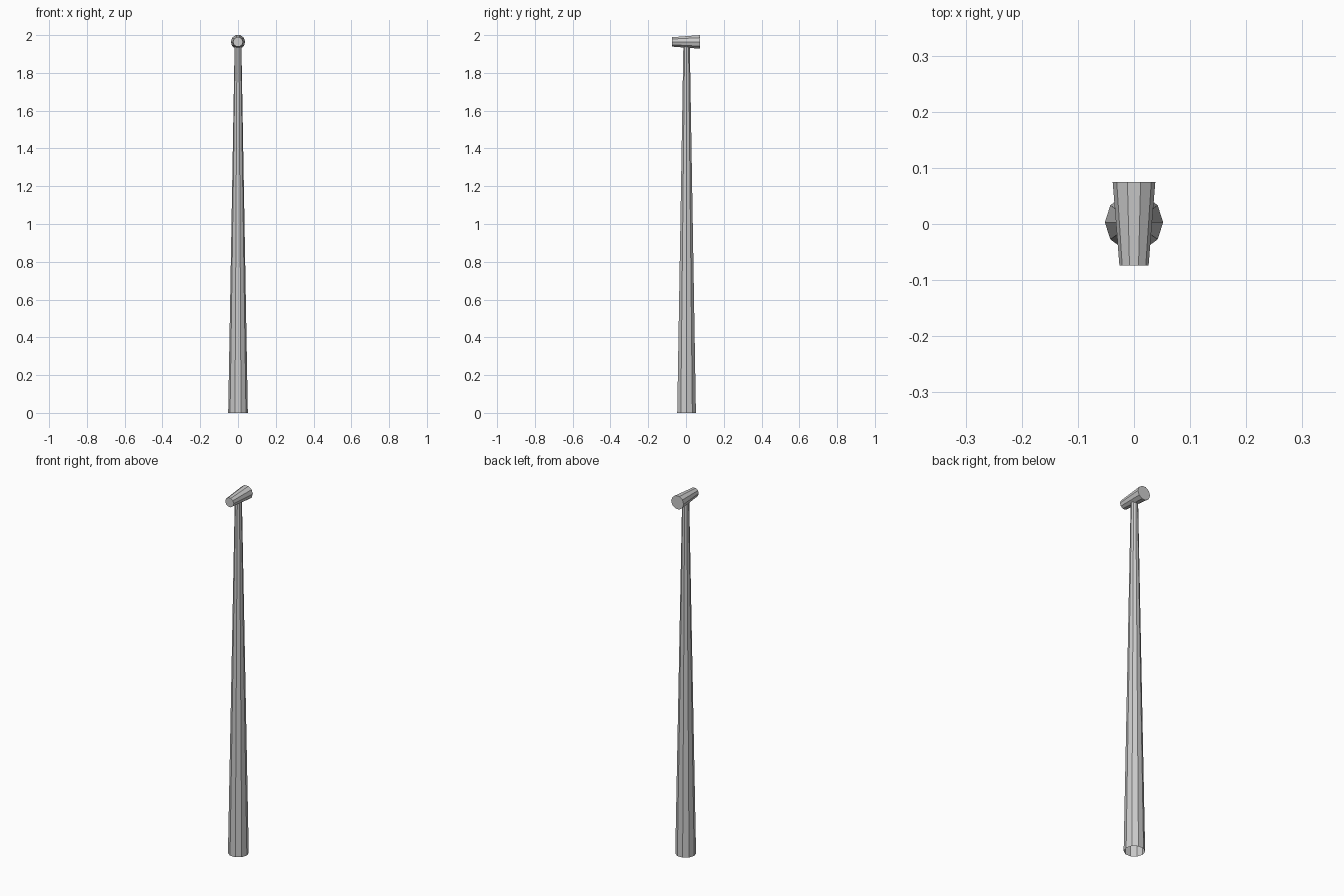
import bpy, math

if "Cube" in bpy.data.objects:
    bpy.data.objects.remove(bpy.data.objects["Cube"])


def tapered_tube(name, r1, r2, length, location, rotation, cap):
    bpy.ops.mesh.primitive_cone_add(vertices=10, radius1=r1, radius2=r2, depth=length,
                                    end_fill_type=cap, location=location, rotation=rotation)
    obj = bpy.context.object
    obj.name = name
    return obj


# Tall ten-sided pole, open at the ends, one corner pointing along x
POLE_TOP = 1.945
tapered_tube("pole", 0.052, 0.018, POLE_TOP, (0, 0.003, POLE_TOP / 2),
             (0, 0, math.pi / 2), 'NOTHING')

# Capped lamp head lying along y, wide end at the back
head = tapered_tube("lamp_head", 0.026, 0.038, 0.149, (0, 0.0005, 1.964),
                    (0, 0, 0), 'NGON')
# Put a corner on the x axis, then lay the cone down toward +y
for v in head.data.vertices:
    x, y, z = v.co
    v.co = (y, z, -x)
